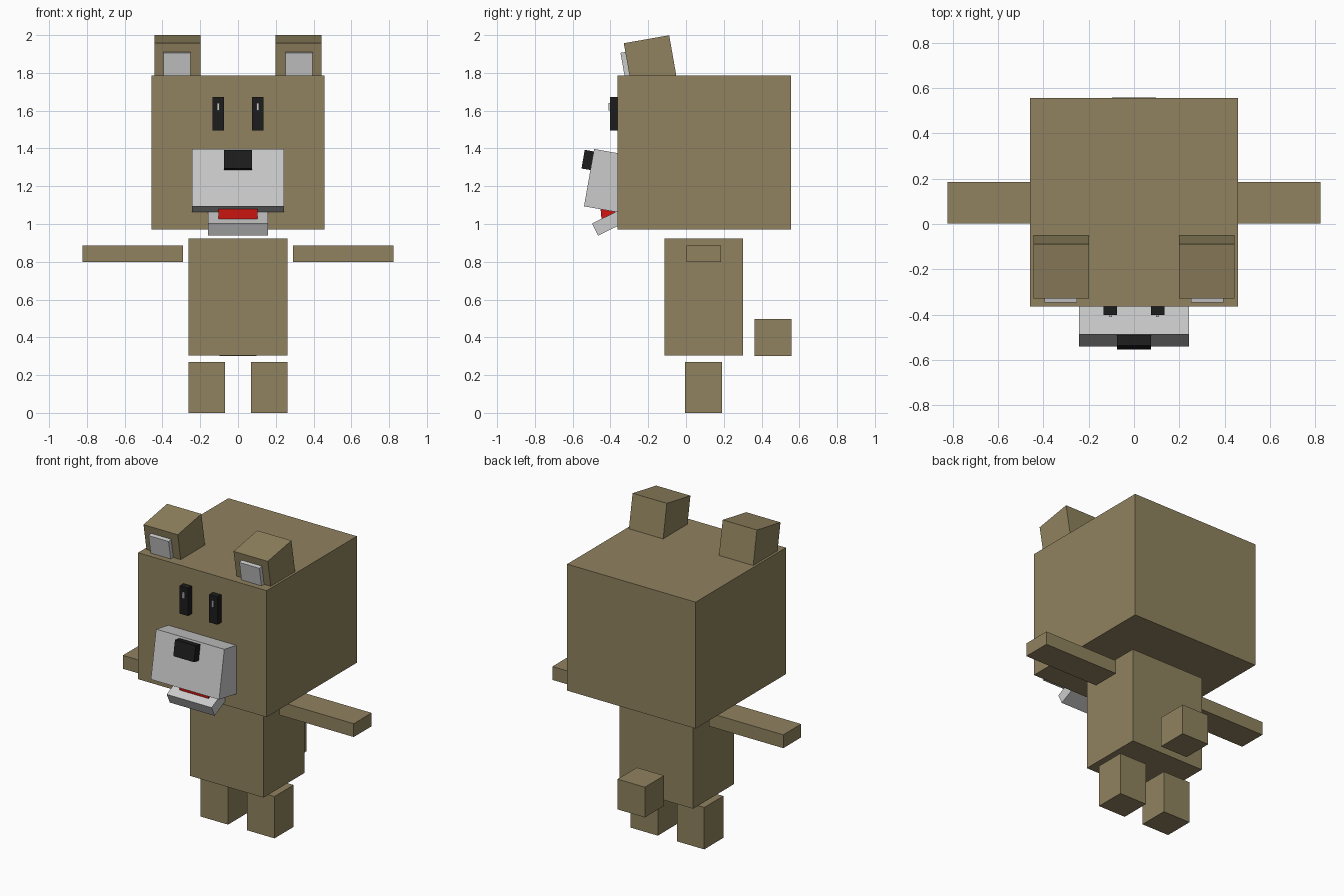
import bpy
import math
from mathutils import Matrix, Vector

if "Cube" in bpy.data.objects:
    bpy.data.objects.remove(bpy.data.objects["Cube"])


def material(name, rgb):
    m = bpy.data.materials.new(name)
    m.diffuse_color = (*rgb, 1)
    m.use_nodes = True
    m.node_tree.nodes["Principled BSDF"].inputs["Base Color"].default_value = m.diffuse_color
    return m


FUR = material("fur", (0.28, 0.225, 0.115))
BLACK = material("black", (0.012, 0.012, 0.012))
RED = material("red", (0.65, 0.008, 0.005))


def block(name, x, y, z, mat=None, pivot=(0, 0), tilt=0):
    """Box from (min, max) ranges, tilted about x around a (y, z) pivot.
    With a pivot, y and z are measured from it."""
    ranges = (x, y, z)
    frame = Matrix.Translation((0, *pivot)) @ Matrix.Rotation(math.radians(tilt), 4, 'X')
    centre = frame @ Vector([(a + b) / 2 for a, b in ranges])
    bpy.ops.mesh.primitive_cube_add(size=1, location=centre,
                                    rotation=(math.radians(tilt), 0, 0))
    ob = bpy.context.object
    ob.name = name
    ob.scale = [b - a for a, b in ranges]
    bpy.ops.object.transform_apply(location=False, rotation=False, scale=True)
    if mat:
        ob.data.materials.append(mat)
    return ob


def pair(name, x, *args, **kw):
    """Mirrored left and right copies of a block."""
    block("left_" + name, x, *args, **kw)
    block("right_" + name, (-x[1], -x[0]), *args, **kw)


# Head, body and tail
block("head", (-0.458, 0.458), (-0.363, 0.556), (0.97, 1.785), FUR)
block("body", (-0.263, 0.263), (-0.115, 0.303), (0.305, 0.922), FUR)
block("tail", (-0.097, 0.097), (0.362, 0.558), (0.302, 0.497), FUR)

# Arms and legs
pair("arm", (0.292, 0.823), (0.003, 0.185), (0.8, 0.886), FUR)
pair("leg", (0.068, 0.263), (-0.004, 0.19), (0, 0.27), FUR)

# Ears, leaning forward-down, with grey inner pads
EAR = dict(pivot=(-0.188, 1.858), tilt=10)
pair("ear", (0.199, 0.443), (-0.122, 0.122), (-0.122, 0.122), FUR, **EAR)
pair("inner_ear", (0.252, 0.395), (-0.148, -0.11), (-0.09, 0.075), **EAR)

# Eyes with small highlights
pair("eye", (0.075, 0.135), (-0.402, -0.34), (1.494, 1.673), BLACK)
pair("eye_highlight", (0.098, 0.111), (-0.411, -0.39), (1.602, 1.64))

# Muzzle and nose share one tilt
MUZZLE = dict(pivot=(-0.415, 1.227), tilt=-10)
block("muzzle", (-0.243, 0.243), (-0.1, 0.1), (-0.153, 0.155), **MUZZLE)
block("nose", (-0.074, 0.074), (-0.148, -0.09), (0.042, 0.142), BLACK, **MUZZLE)

# Open lower jaw and tongue
block("lower_jaw", (-0.16, 0.16), (-0.085, 0.085), (-0.036, 0.036),
      pivot=(-0.405, 1.008), tilt=26)
block("tongue", (-0.104, 0.104), (-0.06, 0.06), (-0.032, 0.04), RED,
      pivot=(-0.389, 1.045), tilt=5)
